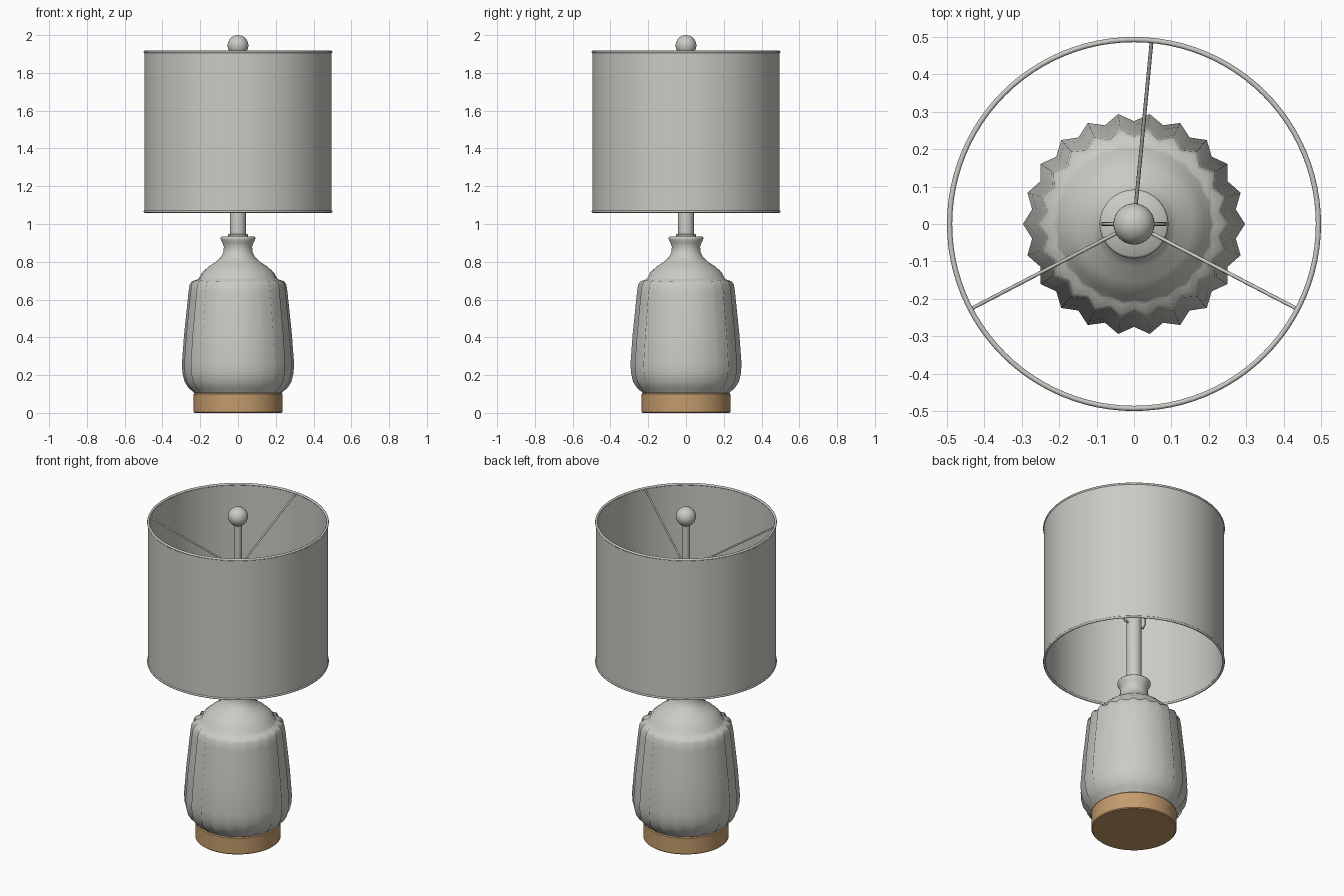
import bpy, bmesh, math
from mathutils import Vector

cube = bpy.data.objects.get("Cube")
if cube:
    bpy.data.objects.remove(cube, do_unlink=True)


def material(name, rgb):
    m = bpy.data.materials.new(name)
    m.use_nodes = True
    m.diffuse_color = (*rgb, 1)
    m.node_tree.nodes["Principled BSDF"].inputs["Base Color"].default_value = (*rgb, 1)
    return m


WHITE = material("warm_white", (0.6, 0.59, 0.55))
WOOD = material("light_wood", (0.55, 0.33, 0.15))


def finish(name, bm, mat, angle=40):
    bmesh.ops.recalc_face_normals(bm, faces=bm.faces)
    mesh = bpy.data.meshes.new(name)
    bm.to_mesh(mesh)
    bm.free()
    mesh.materials.append(mat)
    ob = bpy.data.objects.new(name, mesh)
    bpy.context.collection.objects.link(ob)
    bpy.ops.object.select_all(action='DESELECT')
    ob.select_set(True)
    bpy.context.view_layer.objects.active = ob
    bpy.ops.object.shade_smooth_by_angle(angle=math.radians(angle))
    return ob


def lathe(name, profile, mat, segments=64, angle=40, closed=False):
    """Revolve (radius, height, flute depth) points; flutes cut every other column."""
    bm = bmesh.new()
    rings = []
    for r, z, *flute in profile:
        depth = flute[0] if flute else 0
        ring = []
        for i in range(segments):
            a = math.tau * i / segments
            rad = r - depth * (i % 2)
            ring.append(bm.verts.new((rad * math.cos(a), rad * math.sin(a), z)))
        rings.append(ring)
    pairs = list(zip(rings, rings[1:]))
    if closed:
        pairs.append((rings[-1], rings[0]))
    for low, high in pairs:
        for i in range(segments):
            j = (i + 1) % segments
            bm.faces.new((low[i], low[j], high[j], high[i]))
    if not closed:
        bm.faces.new(rings[0])
        bm.faces.new(rings[-1])
    return finish(name, bm, mat, angle)


def wire(name, points, radius, mat):
    curve = bpy.data.curves.new(name, 'CURVE')
    curve.dimensions = '3D'
    curve.bevel_depth = radius
    curve.bevel_resolution = 2
    curve.use_fill_caps = True
    spline = curve.splines.new('POLY')
    spline.points.add(len(points) - 1)
    for p, co in zip(spline.points, points):
        p.co = (*co, 1)
    curve.materials.append(mat)
    ob = bpy.data.objects.new(name, curve)
    bpy.context.collection.objects.link(ob)
    return ob


# Wooden foot
lathe("wooden_base", [(0.23, 0), (0.235, 0.005), (0.235, 0.1), (0.23, 0.105)], WOOD)

# Fluted ceramic body: 22 pointed ribs, fading into the foot and the domed shoulder
lathe("fluted_body", [
    (0.225, 0.1), (0.238, 0.112, 0.012), (0.262, 0.132, 0.02), (0.283, 0.165, 0.022),
    (0.294, 0.21, 0.022), (0.297, 0.26, 0.022), (0.285, 0.42, 0.022),
    (0.262, 0.64, 0.022), (0.256, 0.68, 0.022), (0.244, 0.697, 0.02),
    (0.218, 0.705, 0.01), (0.207, 0.713, 0.005), (0.19, 0.743), (0.155, 0.775),
    (0.115, 0.802), (0.09, 0.825), (0.077, 0.852), (0.075, 0.88), (0.083, 0.902),
    (0.091, 0.918), (0.092, 0.928), (0.086, 0.935)], WHITE, 44, 85)

# Collar, socket tube and upper rod
lathe("neck_collar", [(0.052, 0.93), (0.052, 0.943), (0.047, 0.948)], WHITE)
lathe("socket_tube", [(0.042, 0.94), (0.042, 1.39), (0.038, 1.4)], WHITE)
lathe("upper_rod", [(0.021, 1.625), (0.021, 1.91)], WHITE, 32)
lathe("spoke_hub", [(0.035, 1.625), (0.035, 1.645)], WHITE, 32)

# Harp holding the shade hub above the socket
side = [(0.035, 1.30), (0.065, 1.30), (0.08, 1.33), (0.085, 1.45),
        (0.08, 1.56), (0.06, 1.61), (0.03, 1.635)]
for label, s in (("left", 1), ("right", -1)):
    wire("harp_" + label, [(s * x, 0, z) for x, z in side], 0.005, WHITE)

# Drum shade with rolled rims
lathe("drum_shade", [(0.496, 1.065), (0.496, 1.912), (0.491, 1.912), (0.491, 1.065)],
      WHITE, 96, 40, True)
for label, z in (("bottom", 1.066), ("top", 1.911)):
    ring = []
    for k in range(8):
        a = math.tau * k / 8
        ring.append((0.493 + 0.007 * math.cos(a), z + 0.007 * math.sin(a)))
    lathe("shade_rim_" + label, ring, WHITE, 96, 60, True)

# Three spokes dropping from the top rim to the hub
for n, deg in enumerate((84.5, 207.5, 332.5)):
    d = Vector((math.cos(math.radians(deg)), math.sin(math.radians(deg)), 0))
    wire("shade_spoke_%d" % (n + 1),
         [d * 0.02 + Vector((0, 0, 1.64)), d * 0.489 + Vector((0, 0, 1.909))], 0.005, WHITE)

# Ball finial
bm = bmesh.new()
bmesh.ops.create_uvsphere(bm, u_segments=32, v_segments=20, radius=0.055)
bmesh.ops.translate(bm, verts=bm.verts, vec=(0, 0, 1.945))
finish("ball_finial", bm, WHITE)
